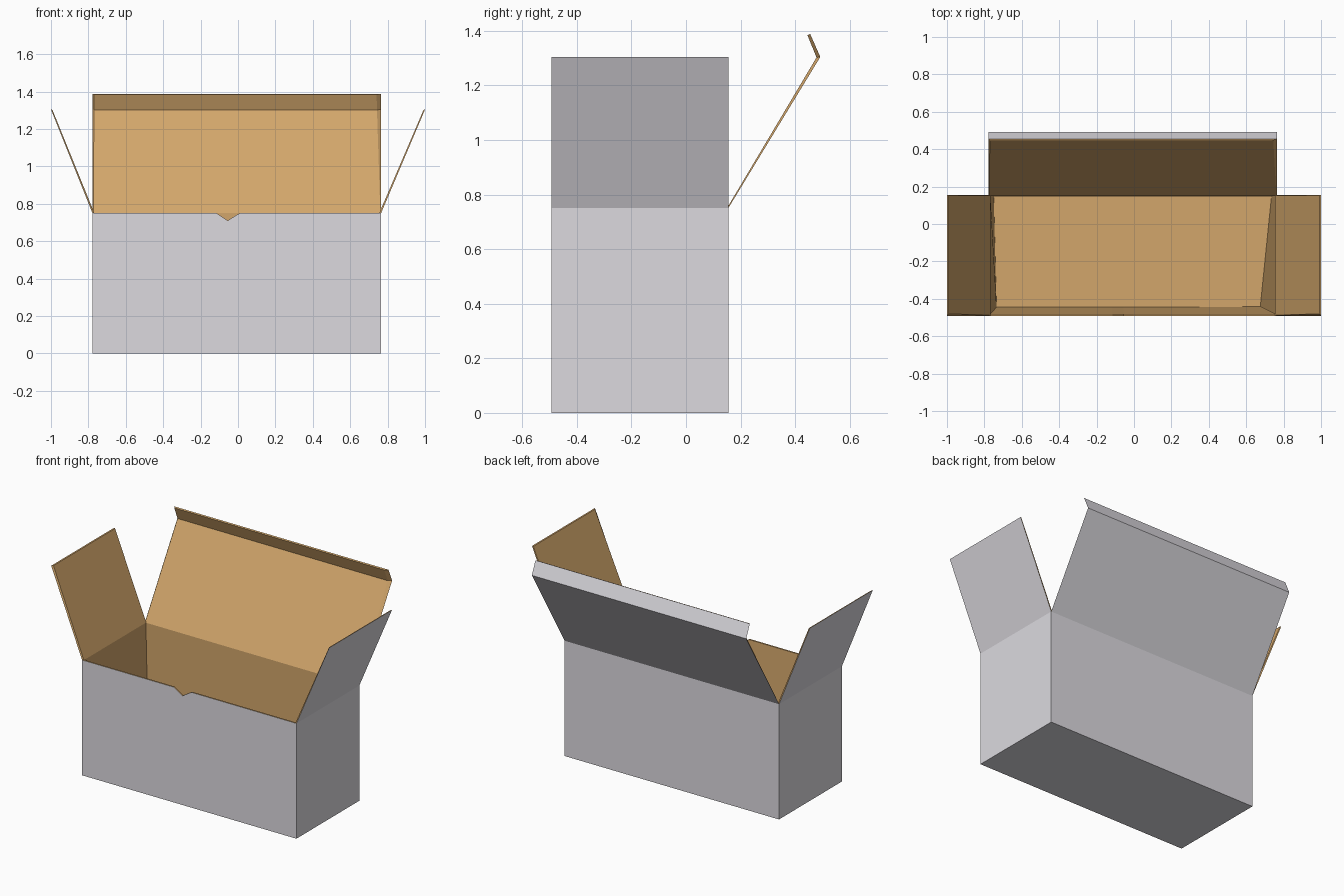
import bpy, bmesh

if "Cube" in bpy.data.objects:
    bpy.data.objects.remove(bpy.data.objects["Cube"])


def material(name, rgb):
    m = bpy.data.materials.new(name)
    m.diffuse_color = (*rgb, 1)
    m.use_nodes = True
    m.node_tree.nodes["Principled BSDF"].inputs["Base Color"].default_value = m.diffuse_color
    return m


GREY = material("grey outside", (0.716, 0.70, 0.74))
TAN = material("cardboard inside", (0.645, 0.381, 0.147))

X0, X1, Y0, Y1, H = -0.778, 0.765, -0.492, 0.155, 0.75
T = 0.01   # board thickness


def finish(name, bm):
    bmesh.ops.recalc_face_normals(bm, faces=bm.faces)
    me = bpy.data.meshes.new(name)
    bm.to_mesh(me)
    bm.free()
    me.materials.append(GREY)
    me.materials.append(TAN)
    bpy.context.collection.objects.link(bpy.data.objects.new(name, me))


def skin(bm, a, b, mat, closed=True):
    """Quads between two rows of vertices."""
    n = len(a)
    for i in range(n if closed else n - 1):
        j = (i + 1) % n
        bm.faces.new((a[i], a[j], b[j], b[i])).material_index = mat


# Box: grey outer shell, tan tapered interior, thumb notch in the front rim
NOTCH = [(-0.115, 0.0), (-0.055, -0.04), (-0.005, -0.008), (0.012, 0.0)]


def ring(bm, corners, z, notch):
    fl, fr, br, bl = corners
    pts = [(*fl, z)]
    pts += [(x, fl[1], z + (dz if notch else 0)) for x, dz in NOTCH]
    pts += [(*fr, z), (*br, z), (*bl, z)]
    return [bm.verts.new(p) for p in pts]


def rect(x0, x1, y0, y1):
    return [(x0, y0), (x1, y0), (x1, y1), (x0, y1)]


bm = bmesh.new()
outer = rect(X0, X1, Y0, Y1)
inner = rect(X0 + T, X1 - T, Y0 + T, Y1 - T / 2)
floor = [(-0.735, -0.445), (0.675, -0.442), (0.735, 0.148), (-0.75, 0.148)]
rings = [ring(bm, outer, 0, False), ring(bm, outer, H, True),
         ring(bm, inner, H, True), ring(bm, floor, 0.02, False)]
for k, mat in enumerate((0, 1, 1)):
    skin(bm, rings[k], rings[k + 1], mat)
bm.faces.new(rings[0]).material_index = 0
bm.faces.new(rings[3]).material_index = 1
finish("box_body", bm)


# Flaps: thin boards, grey outside, tan inside and on the edges
def flap(name, outside, inside, span, insets, place):
    """Profiles are (offset, z) rows; insets shrink the inner sheet at each end."""
    bm = bmesh.new()

    def row(profile, end, shift):
        return [bm.verts.new(place(u, end + s, z)) for (u, z), s in zip(profile, shift)]
    zero = [0] * len(outside)
    oa, ob = row(outside, span[0], zero), row(outside, span[1], zero)
    ia = row(inside, span[0], insets[0])
    ib = row(inside, span[1], [-s for s in insets[1]])
    skin(bm, oa, ob, 0, False)
    for a, b in ((ia, ib), (oa, ia), (ob, ib)):
        skin(bm, a, b, 1, False)
    for k in (0, -1):
        bm.faces.new((oa[k], ob[k], ib[k], ia[k])).material_index = 1
    finish(name, bm)


for name, edge, s in (("left_flap", X0, -1), ("right_flap", X1, 1)):
    flap(name, [(edge, H), (s * 1.0, 1.304)],
         [(edge - s * T, H), (s * 0.992, 1.302)],
         (Y0, Y1), ([0.004, 0.012], [0.002, 0.002]),
         lambda u, v, z: (u, v, z))

# Back lid with its folded tuck strip
flap("back_lid", [(Y1, H), (0.492, 1.304), (0.455, 1.388)],
     [(Y1 - T / 2, H), (0.478, 1.302), (0.445, 1.384)],
     (X0, X1), ([0.004, 0.008, 0.008], [0.004, 0.022, 0.024]),
     lambda u, v, z: (v, u, z))
